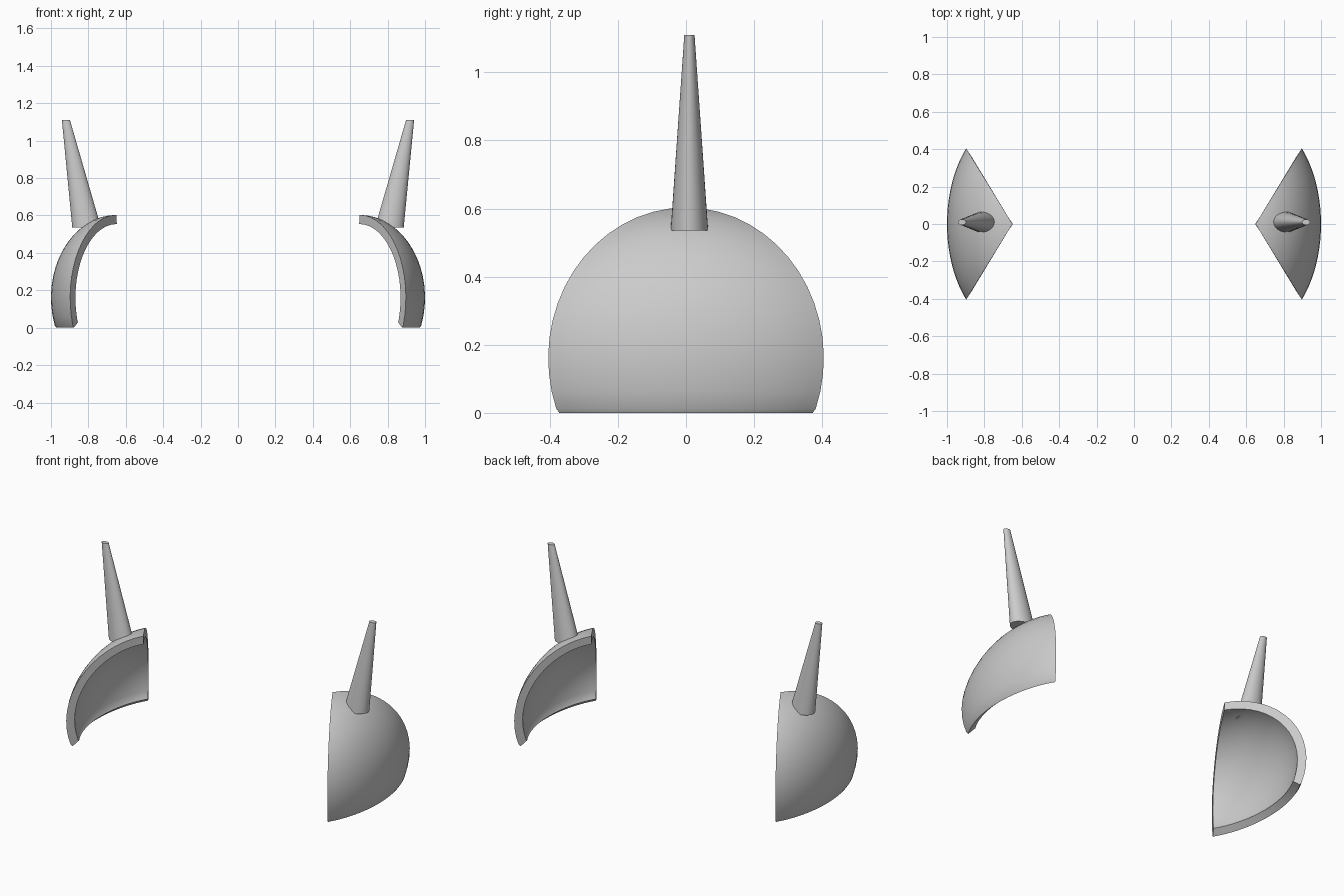
import bpy, bmesh, math
from mathutils import Vector

cube = bpy.data.objects.get("Cube")
if cube:
    bpy.data.objects.remove(cube, do_unlink=True)

grey = bpy.data.materials.new("plain grey")
grey.use_nodes = True
COLOUR = (0.6, 0.6, 0.6, 1)
grey.diffuse_color = COLOUR
grey.node_tree.nodes["Principled BSDF"].inputs["Base Color"].default_value = COLOUR


def grid_object(name, rows, closed):
    """Skin a list of point rows; optionally close them into capped rings."""
    bm = bmesh.new()
    rings = [[bm.verts.new(p) for p in row] for row in rows]
    n = len(rows[0])
    for a, b in zip(rings, rings[1:]):
        for i in range(n if closed else n - 1):
            j = (i + 1) % n
            bm.faces.new((a[i], b[i], b[j], a[j]))
    if closed:
        bm.faces.new(rings[0])
        bm.faces.new(rings[-1][::-1])
    bmesh.ops.remove_doubles(bm, verts=bm.verts, dist=1e-5)
    if closed:
        bmesh.ops.recalc_face_normals(bm, faces=bm.faces)
    mesh = bpy.data.meshes.new(name)
    bm.to_mesh(mesh)
    bm.free()
    mesh.materials.append(grey)
    ob = bpy.data.objects.new(name, mesh)
    bpy.context.collection.objects.link(ob)
    bpy.ops.object.select_all(action="DESELECT")
    ob.select_set(True)
    bpy.context.view_layer.objects.active = ob
    return ob


def finish(ob, angle):
    bpy.ops.object.shade_smooth_by_angle(angle=math.radians(angle))
    ob.modifiers.new("other side", "MIRROR").use_clip = False


# Shoulder shells: a quarter wedge of a dome, hollowed, then stretched
RINGS, SEGS = 16, 20
lowest = math.acos(-0.335)
profile = [(math.sin(lowest * i / RINGS), math.cos(lowest * i / RINGS))
           for i in range(RINGS + 1)]
profile.append((profile[-1][0] - 0.022, -0.364))   # curled lower lip
turns = [math.radians(-45 + 90 * i / SEGS) for i in range(SEGS + 1)]
shell = grid_object("shoulder_shells", [
    [(r * math.cos(t), r * math.sin(t), z) for t in turns]
    for r, z in profile], False)
wall = shell.modifiers.new("wall", "SOLIDIFY")
wall.thickness = 0.11
wall.offset = -1
bpy.ops.object.modifier_apply(modifier="wall")
size, centre = Vector((0.35, 0.572, 0.442)), Vector((0.65, 0, 0.161))
for v in shell.data.vertices:
    v.co = v.co * size + centre
finish(shell, 50)

# Leaning tapered spikes with level ends: centre x, z, x radius, y radius
SIDES = 32
spike = grid_object("shoulder_spikes", [
    [(x + rx * math.cos(math.tau * i / SIDES),
      0.01 + ry * math.sin(math.tau * i / SIDES), z) for i in range(SIDES)]
    for x, z, rx, ry in ((0.809, 0.535, 0.077, 0.055),
                         (0.92, 1.11, 0.0215, 0.015))], True)
finish(spike, 40)
